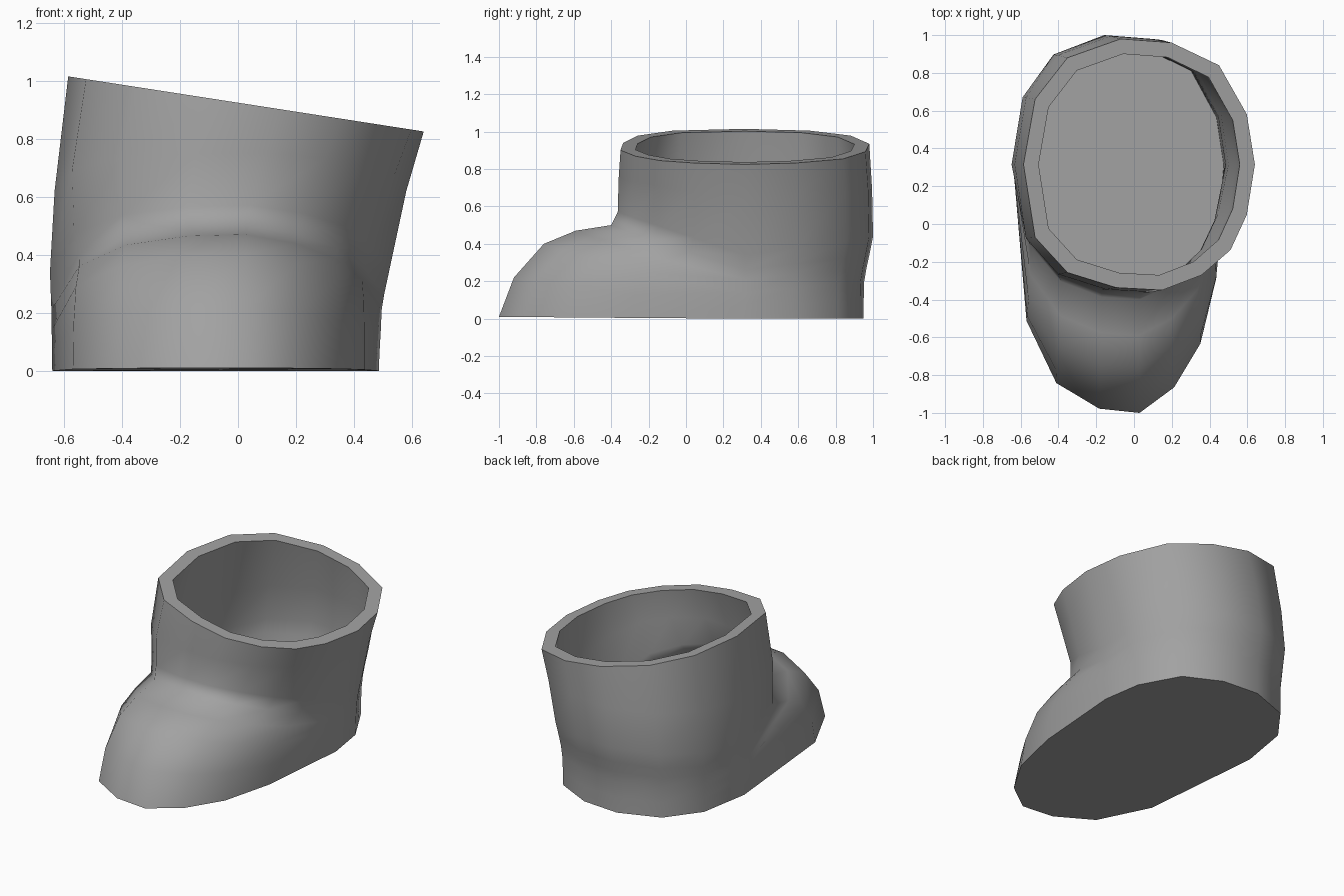
import bpy
import bmesh
import math

cube = bpy.data.objects.get("Cube")
if cube:
    bpy.data.objects.remove(cube, do_unlink=True)

# One plain grey
grey = bpy.data.materials.new("grey")
grey.use_nodes = True
colour = (0.36, 0.36, 0.36, 1)
grey.diffuse_color = colour
grey.node_tree.nodes["Principled BSDF"].inputs["Base Color"].default_value = colour

# Unit outline shared by every ring: (sideways, forwards)
OUTLINE = [(.20, 1), (.54, .88), (.79, .68), (.93, .40), (1, 0), (.93, -.40),
           (.69, -.79), (.28, -.97), (-.16, -1), (-.62, -.85), (-.90, -.52),
           (-1, 0), (-.90, .58), (-.62, .86), (-.20, .98)]
ANKLE_Y = 0.315

# x left, x right, y front, y back, z front, z side, z back,
# wall thickness, toe fullness power, toe narrowing
RINGS = [
    (-.640, .485, -1.00, .950, .01, .00, .00, .01, .85, .05),
    (-.641, .488, -.920, .950, .22, .07, .10, .01, .80, .06),
    (-.642, .492, -.760, .953, .40, .14, .20, .01, .75, .09),
    (-.643, .495, -.590, .965, .47, .21, .27, .01, .80, .13),
    (-.645, .503, -.400, .980, .50, .26, .34, .01, .95, .13),
    (-.648, .520, -.365, 1.00, .57, .34, .44, .02, 1.0, .08),
    (-.632, .580, -.360, .995, .75, .62, .69, .04, 1.0, .00),
    (-.585, .640, -.350, .980, None, None, None, .08, 1.0, .00),
]


def ring_points(ring, inner):
    """Place the outline at one level; the last ring lies in the slanted rim plane."""
    xl, xr, yf, yb, zf, zs, zb, wall, power, narrow = ring
    inset = wall if inner else 0
    cx, hx = (xl + xr) / 2, (xr - xl) / 2 - inset
    front, back = ANKLE_Y - yf - inset, yb - ANKLE_Y - inset
    points = []
    for u, v in OUTLINE:
        x = cx + u * hx * (1 - narrow * max(v, 0))
        y = ANKLE_Y - (v ** power * front if v > 0 else v * back)
        if zf is None:
            z = 0.924 - 0.155 * x
        else:
            z = zs + (zf - zs) * v if v > 0 else zs + (zb - zs) * -v
            z += inset if ring is RINGS[0] else -inset
        points.append((x, y, z))
    return points


# Boot shell: outer wall upwards, over the rim, inner wall down to the insole
bm = bmesh.new()
levels = [ring_points(r, False) for r in RINGS]
levels += [ring_points(r, True) for r in reversed(RINGS)]
loops = [[bm.verts.new(p) for p in level] for level in levels]
n = len(OUTLINE)
for low, high in zip(loops, loops[1:]):
    for i in range(n):
        j = (i + 1) % n
        bm.faces.new((low[i], low[j], high[j], high[i]))
bm.faces.new(loops[0])
bm.faces.new(loops[-1])
bmesh.ops.recalc_face_normals(bm, faces=bm.faces)

mesh = bpy.data.meshes.new("boot")
bm.to_mesh(mesh)
bm.free()
mesh.materials.append(grey)
boot = bpy.data.objects.new("boot", mesh)
bpy.context.collection.objects.link(boot)

# Smooth walls with crisp sole and rim edges
bpy.ops.object.select_all(action='DESELECT')
boot.select_set(True)
bpy.context.view_layer.objects.active = boot
bpy.ops.object.shade_smooth_by_angle(angle=math.radians(62))
